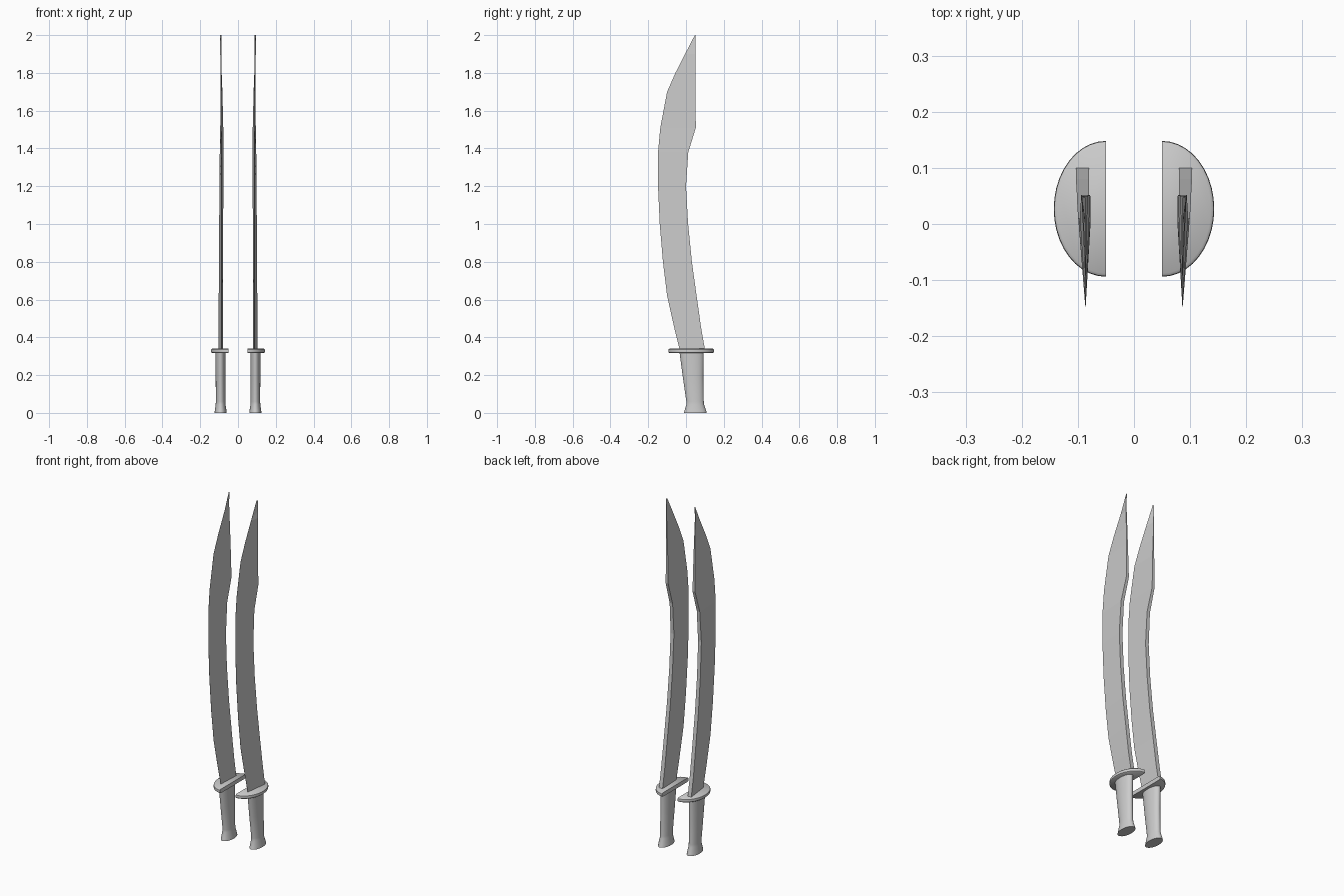
import bpy, bmesh, math

if "Cube" in bpy.data.objects:
    bpy.data.objects.remove(bpy.data.objects["Cube"])

steel = bpy.data.materials.new("grey steel")
steel.diffuse_color = (0.6, 0.6, 0.6, 1)
steel.use_nodes = True
steel.node_tree.nodes["Principled BSDF"].inputs["Base Color"].default_value = steel.diffuse_color


def finish(bm, name, smooth=None):
    bmesh.ops.recalc_face_normals(bm, faces=bm.faces)
    me = bpy.data.meshes.new(name)
    bm.to_mesh(me)
    bm.free()
    me.materials.append(steel)
    ob = bpy.data.objects.new(name, me)
    bpy.context.collection.objects.link(ob)
    if smooth:
        bpy.ops.object.select_all(action='DESELECT')
        ob.select_set(True)
        bpy.context.view_layer.objects.active = ob
        bpy.ops.object.shade_smooth_by_angle(angle=math.radians(smooth))
    return ob


def loft(bm, rings):
    rings = [[bm.verts.new(p) for p in r] for r in rings]
    n = len(rings[0])
    for a, b in zip(rings, rings[1:]):
        for i in range(n):
            j = (i + 1) % n
            bm.faces.new((a[i], a[j], b[j], b[i]))
    bm.faces.new(rings[0])
    bm.faces.new(rings[-1])


# wedge blade stations: z, cutting edge y, spine y, spine centre x, spine thickness
BLADE = [(0.32, -0.03, 0.103, 0.092, 0.023), (0.45, -0.062, 0.08, 0.092, 0.023),
         (0.62, -0.1, 0.056, 0.091, 0.022), (0.8, -0.122, 0.031, 0.09, 0.022),
         (1.0, -0.139, 0.011, 0.089, 0.021), (1.2, -0.148, 0.0, 0.088, 0.021),
         (1.38, -0.148, 0.012, 0.087, 0.019), (1.51, -0.136, 0.052, 0.086, 0.016),
         (1.7, -0.1, 0.05, 0.088, 0.011), (1.8, -0.056, 0.05, 0.09, 0.007),
         (1.9, -0.005, 0.049, 0.092, 0.004), (2.0, 0.047, 0.049, 0.094, 0.001)]
# oval grip stations: z, front y, back y, half width
GRIP = [(0.0, -0.011, 0.11, 0.032), (0.012, -0.008, 0.107, 0.031),
        (0.045, 0.002, 0.095, 0.026), (0.06, 0.002, 0.094, 0.0255),
        (0.19, -0.017, 0.092, 0.026), (0.325, -0.035, 0.094, 0.027)]
# guard layers: z, inset from the outline
GUARD = [(0.317, 0.006), (0.321, 0.001), (0.328, 0.0), (0.336, 0.001), (0.34, 0.006)]

for side, s in (("left", -1), ("right", 1)):
    bm = bmesh.new()
    loft(bm, [[(s * (c - t / 2), b, z), (s * (c + t / 2), b, z), (s * 0.0868, e, z),
               (s * 0.0862, e, z)] for z, e, b, c, t in BLADE])
    finish(bm, side + " blade")

    bm = bmesh.new()
    loft(bm, [[(s * 0.092 + w * math.cos(a), (f + b) / 2 + (b - f) / 2 * math.sin(a), z)
               for a in (k * math.tau / 24 for k in range(24))] for z, f, b, w in GRIP])
    finish(bm, side + " grip", 35)

    # half-oval guard, flat on the inner side
    bm = bmesh.new()
    loft(bm, [[(s * (0.05 + (0.093 - d) * math.cos(a)), 0.027 + (0.121 - d) * math.sin(a), z)
               for a in (-math.pi / 2 + k * math.pi / 20 for k in range(21))] for z, d in GUARD])
    finish(bm, side + " guard", 40)
